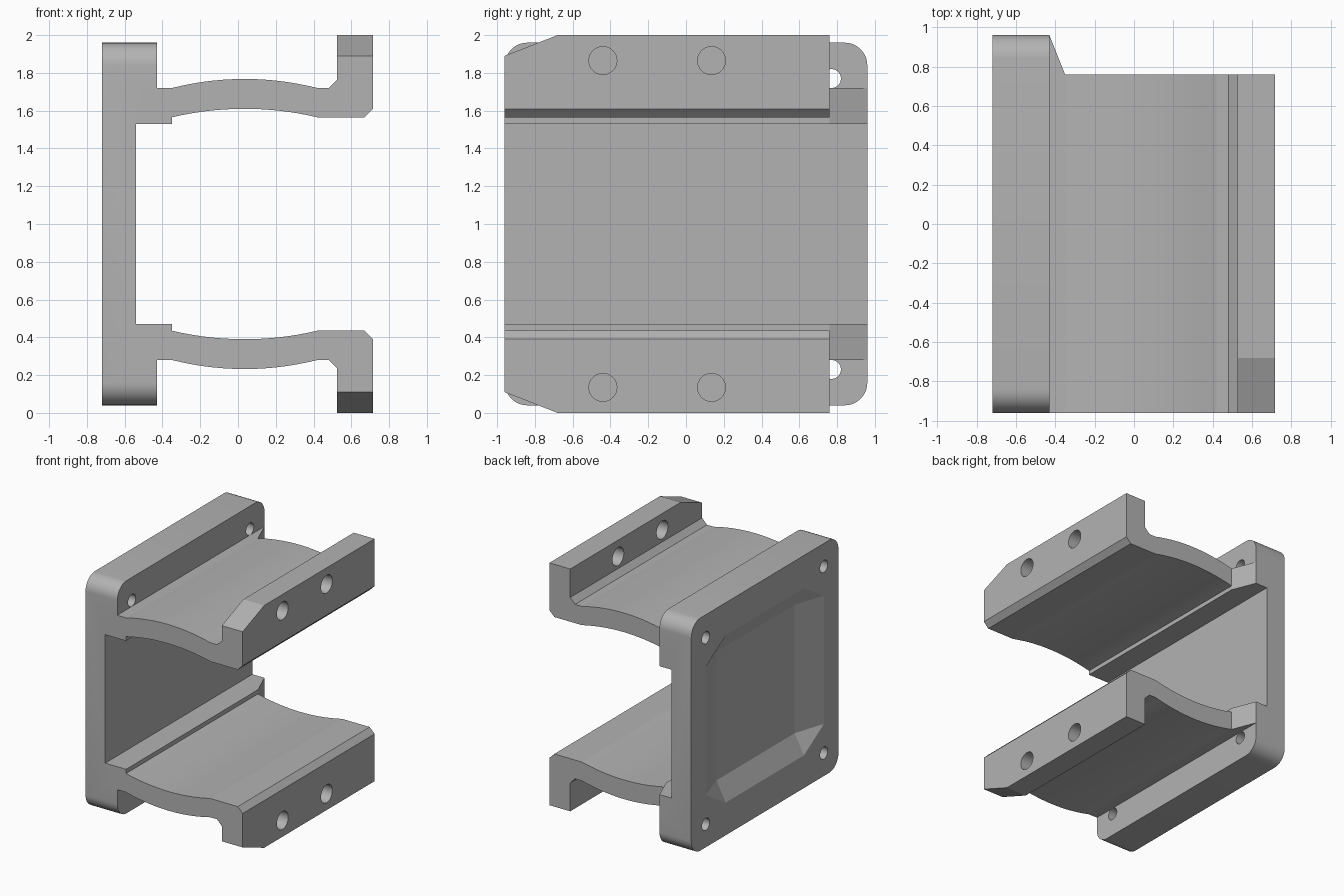
import bpy
import bmesh
from math import cos, sin, pi, radians

if "Cube" in bpy.data.objects:
    bpy.data.objects.remove(bpy.data.objects["Cube"])

grey = bpy.data.materials.new("plain grey")
grey.use_nodes = True
grey.diffuse_color = (0.45, 0.45, 0.45, 1)
grey.node_tree.nodes["Principled BSDF"].inputs["Base Color"].default_value = grey.diffuse_color


def make(name, bm):
    bmesh.ops.recalc_face_normals(bm, faces=bm.faces)
    mesh = bpy.data.meshes.new(name)
    bm.to_mesh(mesh)
    bm.free()
    mesh.materials.append(grey)
    ob = bpy.data.objects.new(name, mesh)
    bpy.context.collection.objects.link(ob)
    return ob


def prism(name, points, axis, start, end):
    """Extrude a flat outline along one axis; outline uses the other two axes in order."""
    bm = bmesh.new()
    verts = []
    for p in points:
        co = list(p)
        co.insert(axis, start)
        verts.append(bm.verts.new(co))
    face = bm.faces.new(verts)
    moved = bmesh.ops.extrude_face_region(bm, geom=[face])["geom"]
    step = [0, 0, 0]
    step[axis] = end - start
    bmesh.ops.translate(bm, vec=step, verts=[v for v in moved if isinstance(v, bmesh.types.BMVert)])
    return make(name, bm)


def combine(target, tool, operation):
    mod = target.modifiers.new("combine", "BOOLEAN")
    mod.object = tool
    mod.operation = operation
    mod.solver = "EXACT"
    bpy.context.view_layer.objects.active = target
    bpy.ops.object.modifier_apply(modifier=mod.name)
    bpy.data.objects.remove(tool)


def circle(u, v, r, n=32):
    return [(u + r * cos(2 * pi * i / n), v + r * sin(2 * pi * i / n)) for i in range(n)]


def rounded_rect(half, r, n=9):
    pts = []
    for k, (su, sv) in enumerate([(1, 1), (-1, 1), (-1, -1), (1, -1)]):
        for i in range(n + 1):
            a = pi / 2 * (k + i / n)
            pts.append((su * (half - r) + r * cos(a), 1 + sv * (half - r) + r * sin(a)))
    return pts


def arch(base, rise, reverse=False, n=14):
    xs = [-0.35 + 0.77 * i / n for i in range(n + 1)]
    pts = [(x, base + rise * (1 - ((x - 0.035) / 0.385) ** 2)) for x in xs]
    return pts[::-1] if reverse else pts


# Mounting plate with a lengthwise channel on its inner face
body = prism("bracket_body", rounded_rect(0.96, 0.12), 0, -0.72, -0.43)
combine(body, prism("channel", [(-2, 0.47), (2, 0.47), (2, 1.53), (-2, 1.53)], 0, -0.54, 0), "DIFFERENCE")

# Sloped pocket with clipped corners on the outer face
bm = bmesh.new()
for x, ys, zs in [(-0.72, 0.77, 0.69), (-0.635, 0.51, 0.53)]:
    for sy in (-1, 1):
        for sz in (-1, 1):
            if x == -0.72:
                # continue the slopes beyond the plate for a clean cut
                bm.verts.new((-0.805, sy * (2 * ys - 0.51), 1 + sz * 0.53))
                bm.verts.new((-0.805, sy * 0.51, 1 + sz * (2 * zs - 0.53)))
            else:
                bm.verts.new((x, sy * ys, 1 + sz * zs))
bmesh.ops.convex_hull(bm, input=bm.verts)
bmesh.ops.dissolve_limit(bm, angle_limit=0.01, verts=bm.verts, edges=bm.edges)
combine(body, make("pocket", bm), "DIFFERENCE")

# Four bolt holes in the plate corners
for y in (-0.77, 0.77):
    for z in (0.23, 1.77):
        combine(body, prism("bolt_hole", circle(y, z, 0.05), 0, -1, 0), "DIFFERENCE")

# Curved arms ending in drilled lugs, mirrored about mid height
profile = ([(-0.5, 1.53), (-0.35, 1.53)] + arch(1.565, 0.045)
           + [(0.67, 1.565), (0.715, 1.61), (0.715, 2), (0.525, 2), (0.525, 1.765), (0.48, 1.72)]
           + arch(1.72, 0.048, reverse=True) + [(-0.5, 1.72)])
end_cut = [(-0.35, 0.76), (1, 0.76), (1, 1.06), (-0.47, 1.06)]
corner_cut = [(-1.24, 1.78), (-0.68, 2), (-0.68, 2.2), (-1.24, 2.2)]
for name, side in (("upper_arm", 1), ("lower_arm", -1)):
    def flip(z):
        return 1 + side * (z - 1)
    arm = prism(name, [(x, flip(z)) for x, z in profile], 1, -0.96, 0.96)
    combine(arm, prism("end_cut", end_cut, 2, -1, 3), "DIFFERENCE")
    combine(arm, prism("corner_cut", [(y, flip(z)) for y, z in corner_cut], 0, 0.45, 1), "DIFFERENCE")
    for y in (-0.44, 0.135):
        combine(arm, prism("lug_hole", circle(y, flip(1.865), 0.074), 0, 0.4, 1), "DIFFERENCE")
    combine(body, arm, "UNION")

# Smooth the curved faces, keep the edges crisp
bpy.ops.object.select_all(action="DESELECT")
body.select_set(True)
bpy.context.view_layer.objects.active = body
bpy.ops.object.shade_smooth_by_angle(angle=radians(12))
